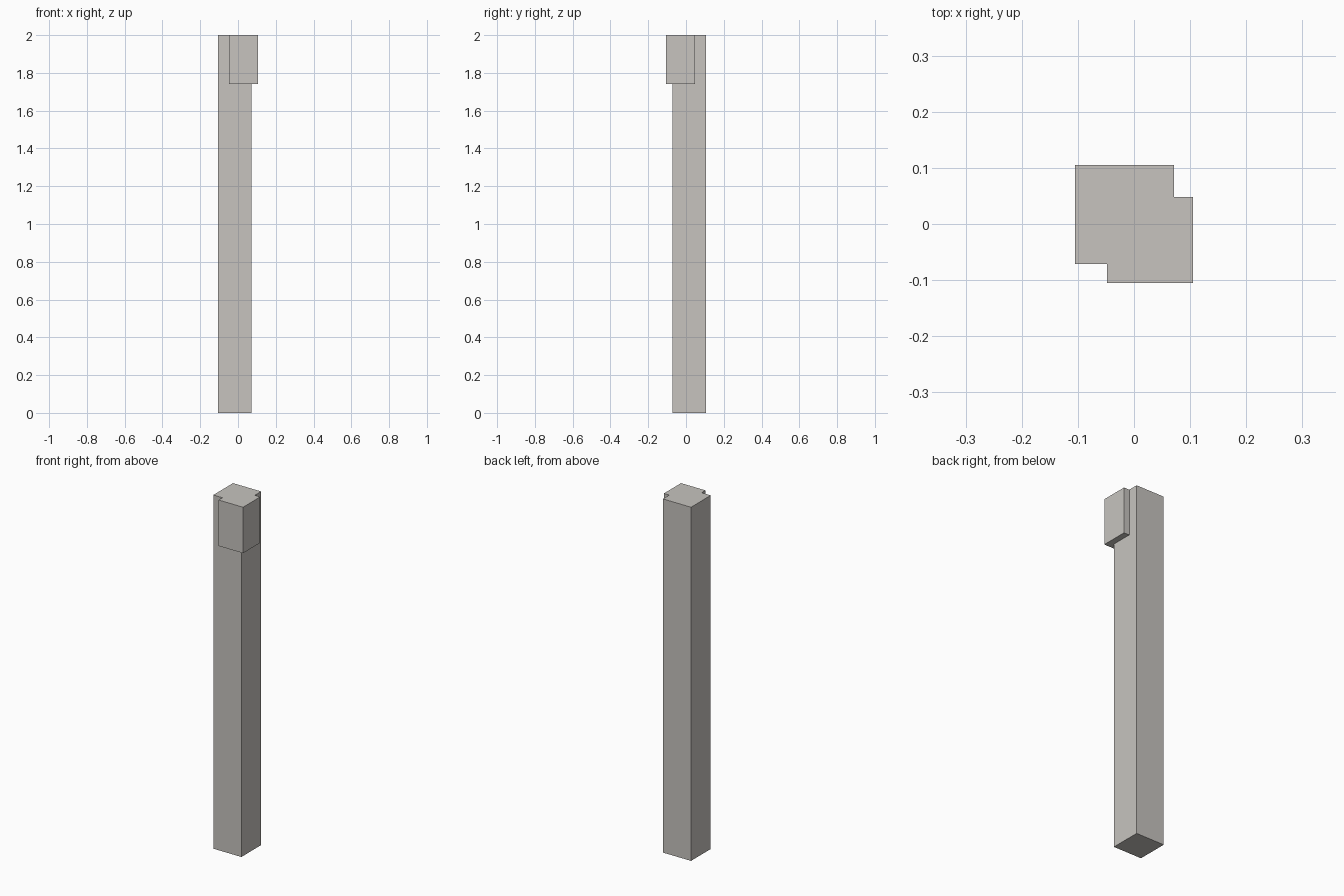
import bpy

if "Cube" in bpy.data.objects:
    bpy.data.objects.remove(bpy.data.objects["Cube"])

stone = bpy.data.materials.new("warm_grey")
stone.diffuse_color = (0.57, 0.55, 0.52, 1)
stone.use_nodes = True
stone.node_tree.nodes["Principled BSDF"].inputs["Base Color"].default_value = stone.diffuse_color


def box(name, low, high):
    """Axis-aligned box between two opposite corners."""
    centre = [(a + b) / 2 for a, b in zip(low, high)]
    bpy.ops.mesh.primitive_cube_add(size=1, location=centre)
    obj = bpy.context.object
    obj.name = name
    obj.scale = [b - a for a, b in zip(low, high)]
    bpy.ops.object.transform_apply(location=True, rotation=False, scale=True)
    obj.data.materials.append(stone)
    return obj


# Square block wrapped around the front right corner at the top
block = box("corner_block", (-0.048, -0.105, 1.74), (0.105, 0.048, 2))

# Tall square post
post = box("post", (-0.105, -0.071, 0), (0.071, 0.105, 2))

# Merge the block into the post so the top is one flush face
union = post.modifiers.new("join_block", "BOOLEAN")
union.operation = "UNION"
union.solver = "EXACT"
union.object = block
bpy.ops.object.modifier_apply(modifier=union.name)
bpy.data.objects.remove(block)
